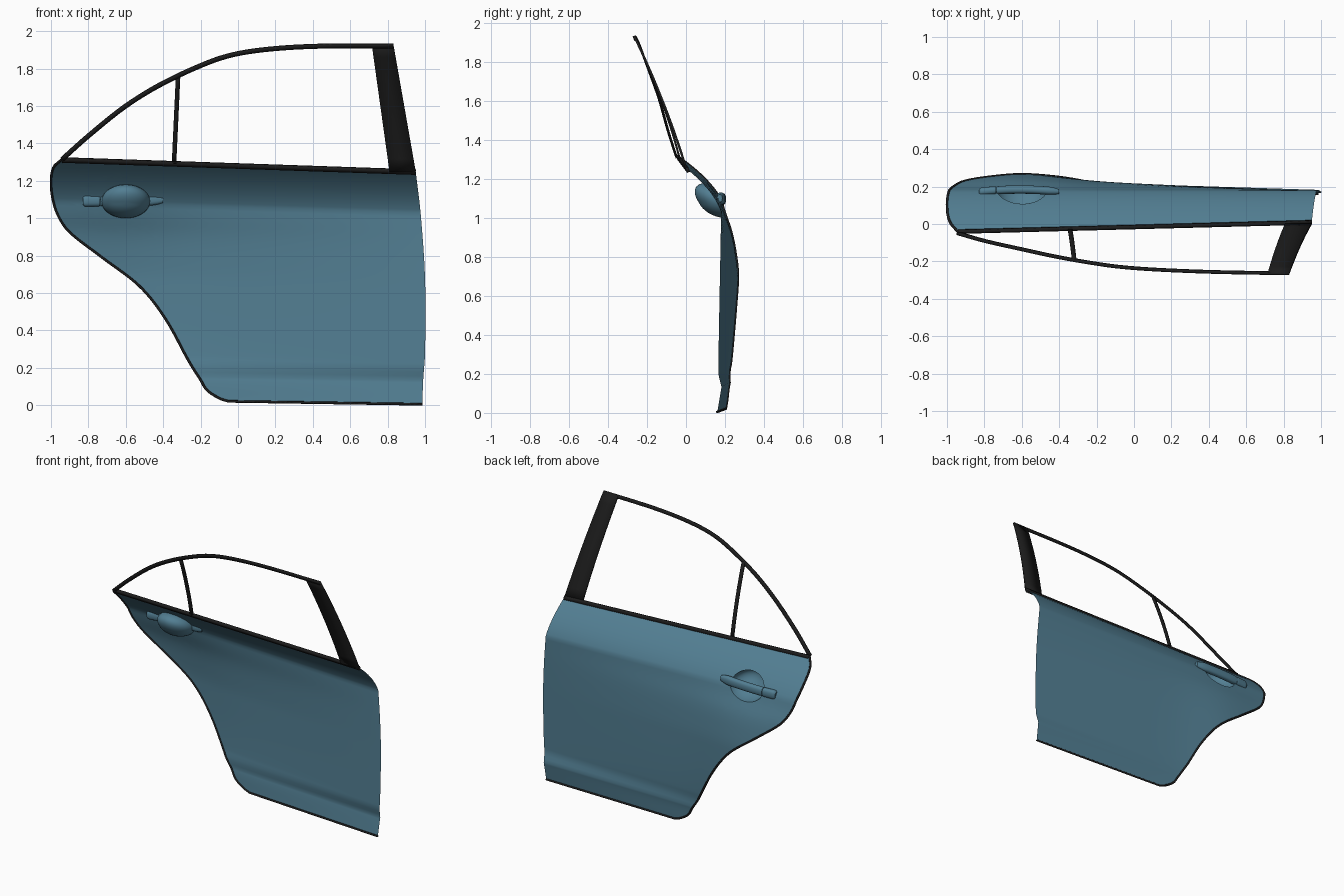
import bpy, bmesh, math
from mathutils import Vector

if "Cube" in bpy.data.objects:
    bpy.data.objects.remove(bpy.data.objects["Cube"])


def material(name, rgb):
    m = bpy.data.materials.new(name)
    m.use_nodes = True
    m.diffuse_color = (*rgb, 1)
    m.node_tree.nodes["Principled BSDF"].inputs["Base Color"].default_value = (*rgb, 1)
    return m


PAINT = material("blue_paint", (0.085, 0.21, 0.29))
TRIM = material("black_trim", (0.012, 0.012, 0.012))


def interp(points, t):
    """Smooth curve through (t, value) points."""
    t = min(max(t, points[0][0]), points[-1][0])
    i = next(k for k in range(len(points) - 1) if t <= points[k + 1][0])

    def slope(k):
        a, b = points[max(k - 1, 0)], points[min(k + 1, len(points) - 1)]
        return (b[1] - a[1]) / (b[0] - a[0])

    (t0, v0), (t1, v1) = points[i], points[i + 1]
    d = t1 - t0
    u = (t - t0) / d
    return (v0 * (1 + 2 * u) * (1 - u) ** 2 + slope(i) * d * u * (1 - u) ** 2
            + v1 * u * u * (3 - 2 * u) + slope(i + 1) * d * u * u * (u - 1))


def steps(a, b, n):
    return [a + (b - a) * i / n for i in range(n + 1)]


def finish(name, bm, mat, thick=0.0):
    mesh = bpy.data.meshes.new(name)
    bm.to_mesh(mesh)
    bm.free()
    mesh.materials.append(mat)
    ob = bpy.data.objects.new(name, mesh)
    bpy.context.collection.objects.link(ob)
    if thick:
        mod = ob.modifiers.new("thickness", "SOLIDIFY")
        mod.thickness = thick
        mod.offset = 0
    bpy.ops.object.select_all(action="DESELECT")
    ob.select_set(True)
    bpy.context.view_layer.objects.active = ob
    bpy.ops.object.shade_smooth_by_angle(angle=math.radians(25))
    return ob


def grid(rows):
    """Quad sheet through rows of points; coincident points merge."""
    bm = bmesh.new()
    vs = [[bm.verts.new(p) for p in row] for row in rows]
    for a, b in zip(vs, vs[1:]):
        for i in range(len(a) - 1):
            bm.faces.new((a[i], b[i], b[i + 1], a[i + 1]))
    bmesh.ops.remove_doubles(bm, verts=bm.verts[:], dist=0.0001)
    return bm


def ribbon(name, path, width, thick):
    """Flat strip along a path, lying in the tilted window plane."""
    normal = Vector((0, 0.93, 0.37))
    rows = []
    for i, p in enumerate(path):
        tangent = path[min(i + 1, len(path) - 1)] - path[max(i - 1, 0)]
        side = tangent.cross(normal).normalized() * width / 2
        rows.append((p - side, p + side))
    return finish(name, grid(rows), TRIM, thick)


# Door skin surface: rows of constant s sink slightly towards +x
BOTTOM, SILL, WAIST, TOP = 0.02, 0.15, 1.06, 1.283
BULGE = [(0.02, 0.9), (0.15, 0.7), (0.25, 1), (0.65, 0.98), (0.8, 0.8),
         (0.9, 0.58), (1.0, 0.2), (1.06, 0)]
ARCH = [(-0.05, 0.02), (-0.1, 0.037), (-0.165, 0.08), (-0.2, 0.135), (-0.26, 0.23),
        (-0.39, 0.465), (-0.53, 0.64), (-0.74, 0.8), (-0.9, 0.925), (-0.96, 1.01),
        (-0.99, 1.1), (-1.0, 1.2), (-0.985, 1.275), (-0.94, 1.315)]
REAR = [(0, 0.985), (0.15, 0.99), (0.3, 1.0), (0.7, 1.0), (1.05, 0.977), (1.283, 0.95)]


def row_of(x, z):
    return (z + 0.015 * x) / (1 - 0.015 * x)


def skin_y(s, x):
    if s > WAIST:
        t = (s - WAIST) / (TOP - WAIST)
        return 0.18 + (-0.2 + 0.026 * x) * t + 0.1 * t * (1 - t)
    if s > 0.22:
        base = 0.165 + 0.015 * (s - 0.22) / (WAIST - 0.22)
    elif s > SILL:
        base = 0.182 - 0.017 * (s - SILL) / (0.22 - SILL)
    else:
        base = 0.16 + 0.022 * (s - BOTTOM) / (SILL - BOTTOM)
    flare = 0.045 * (1 - x) + 0.025 * math.exp(-((x + 0.6) / 0.3) ** 2)
    return base + flare * interp(BULGE, s)


def skin(s, x):
    return Vector((x, skin_y(s, x), s - 0.015 * x * (1 + s)))


arch_x = [(row_of(x, z), x) for x, z in ARCH]
levels = steps(BOTTOM, SILL, 10)[:-1] + steps(SILL, WAIST, 40)[:-1] + steps(WAIST, TOP, 14)
rows = [[skin(s, x) for x in steps(interp(arch_x, s), interp(REAR, s), 48)] for s in levels]
bm = grid(rows)

# Oval opening behind the handle, cut side by side
CX, CZ, RX, RZ, SIDES = -0.6, 1.09, 0.13, 0.09, 36


def oval(angle, r=1.0):
    return Vector((CX + RX * r * math.cos(angle), 0, CZ + RZ * r * math.sin(angle)))


angles = steps(0, 2 * math.pi, SIDES)
inner = [f for f in bm.faces if abs(f.calc_center_median().x - CX) < 0.25
         and abs(f.calc_center_median().z - CZ) < 0.2]
for a0, a1 in zip(angles, angles[1:]):
    p, q = oval(a0), oval(a1)
    out = Vector((q.z - p.z, 0, p.x - q.x)).normalized()
    geom = set(inner)
    for f in inner:
        geom.update(f.edges)
        geom.update(f.verts)
    cut = bmesh.ops.bisect_plane(bm, geom=list(geom), plane_co=p, plane_no=out, dist=0.00001)
    inner = [f for f in cut["geom"] if isinstance(f, bmesh.types.BMFace)
             and (f.calc_center_median() - p).dot(out) < 0]
bmesh.ops.delete(bm, geom=inner, context="FACES")
finish("door_skin", bm, PAINT)

# Recessed bowl in the opening
bowl = []
for depth_angle in steps(0, math.pi / 2, 10):
    ring = []
    for a in angles:
        p = oval(a, math.cos(depth_angle))
        p.y = skin_y(row_of(p.x, p.z), p.x) - 0.115 * math.sin(depth_angle)
        ring.append(p)
    bowl.append(ring)
finish("handle_bowl", grid(bowl), PAINT)


# Pull handle and lock cap: rounded bars tapering at their ends
def bar(name, x0, x1, taper0, taper1):
    def ring(x, k):
        out = []
        for a in steps(0, 2 * math.pi, 20):
            c, s = math.cos(a), math.sin(a)
            bow = 0.184 - 0.25 * (x + 0.61) ** 2
            out.append(Vector((x, bow + 0.022 * k * math.copysign(abs(c) ** 0.8, c),
                               1.097 + 0.02 * (x + 0.6)
                               + 0.031 * k * math.copysign(abs(s) ** 0.8, s))))
        return out
    rings = [ring(x0, 0)]
    for u in steps(0, 1, 12):
        k = min(1, taper0 + 3 * u, taper1 + 3 * (1 - u))
        rings.append(ring(x0 + (x1 - x0) * u, k))
    finish(name, grid(rings + [ring(x1, 0)]), PAINT)


bar("pull_handle", -0.735, -0.4, 0.95, 0.6)
bar("lock_cap", -0.83, -0.738, 0.65, 0.95)

# Black seal along the wheel-arch and bottom edges
curve = bpy.data.curves.new("edge_seal", "CURVE")
curve.dimensions = "3D"
curve.bevel_depth = 0.007
curve.bevel_resolution = 1
path = [row[0] for row in reversed(rows)] + rows[0][1:]
spline = curve.splines.new("POLY")
spline.points.add(len(path) - 1)
for point, co in zip(spline.points, path):
    point.co = (*co, 1)
curve.materials.append(TRIM)
bpy.context.collection.objects.link(bpy.data.objects.new("edge_seal", curve))

# Belt moulding along the top of the skin
ribbon("belt_moulding", [p + Vector((0, 0.004, -0.004)) for p in rows[-1]], 0.026, 0.016)

# Curved upper window frame
FRAME = [(-0.94, -0.05, 1.315), (-0.8, -0.09, 1.44), (-0.6, -0.135, 1.6),
         (-0.4, -0.178, 1.722), (-0.15, -0.22, 1.836), (0, -0.236, 1.88),
         (0.2, -0.248, 1.907), (0.45, -0.257, 1.92), (0.83, -0.264, 1.922)]
frame = [Vector((x, interp([(p[0], p[1]) for p in FRAME], x),
                 interp([(p[0], p[2]) for p in FRAME], x))) for x in steps(-0.94, 0.83, 48)]
ribbon("window_frame", frame, 0.024, 0.012)

# Slim divider bar
low, high = Vector((-0.342, -0.03, 1.295)), Vector((-0.32, -0.19, 1.765))
ribbon("window_divider", [low.lerp(high, t) + Vector((0, 0.04 * t * (1 - t), 0))
                          for t in steps(0, 1, 8)], 0.024, 0.01)

# Wide door pillar, bowed slightly outwards
pillar = []
for t in steps(0, 1, 10):
    y = 0.002 - 0.267 * t + 0.06 * t * (1 - t)
    z = 1.25 + 0.682 * t
    pillar.append((Vector((0.81 - 0.095 * t, y, z)), Vector((0.95 - 0.12 * t, y, z))))
finish("door_pillar", grid(pillar), TRIM, 0.012)
